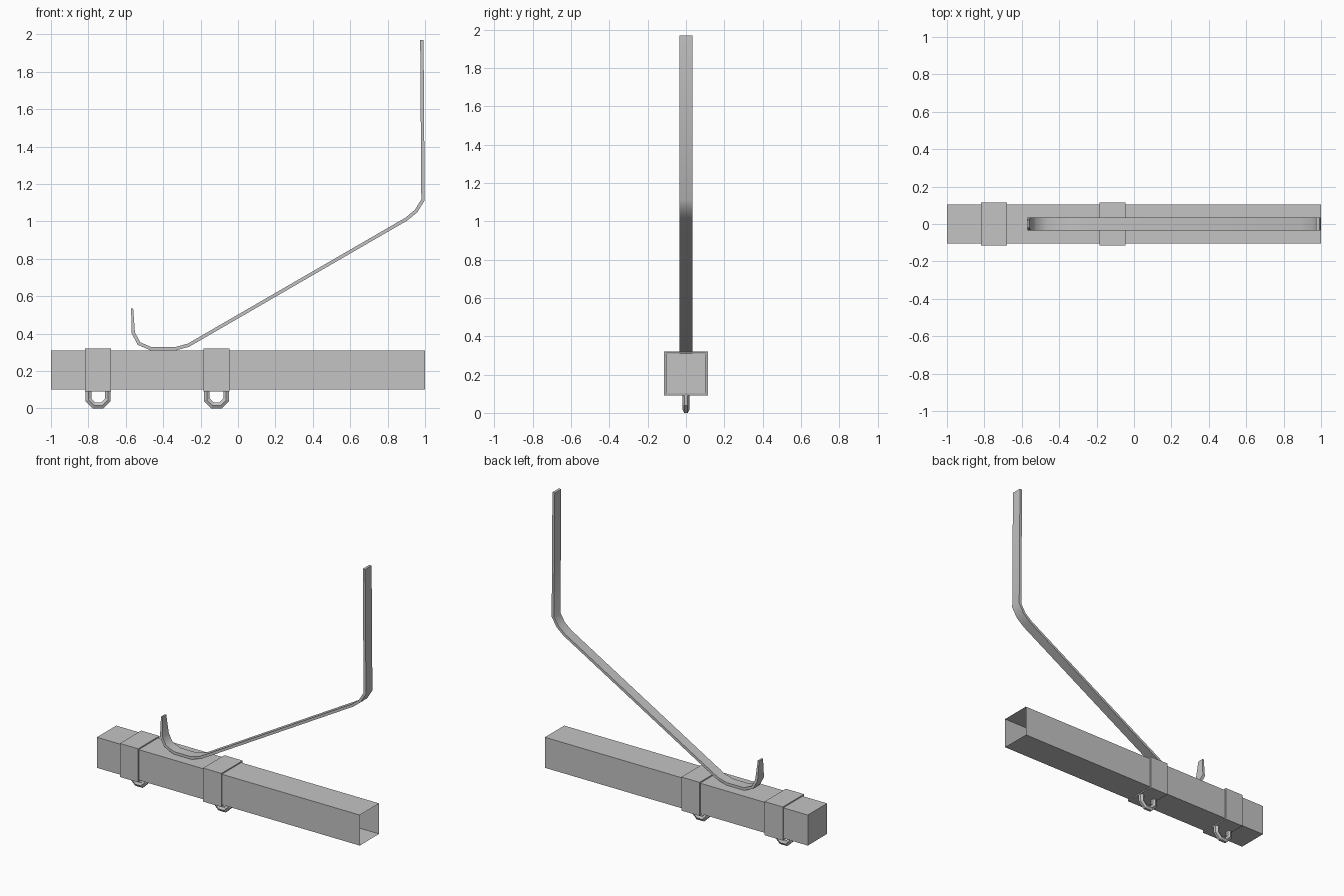
import bpy, bmesh, math
from mathutils import Vector, Matrix

old = bpy.data.objects.get("Cube")
if old:
    bpy.data.objects.remove(old, do_unlink=True)

grey = bpy.data.materials.new("grey_metal")
grey.use_nodes = True
grey.diffuse_color = (0.55, 0.55, 0.55, 1)
grey.node_tree.nodes["Principled BSDF"].inputs["Base Color"].default_value = (0.55, 0.55, 0.55, 1)


def finish(bm, name):
    mesh = bpy.data.meshes.new(name)
    bm.to_mesh(mesh)
    bm.free()
    mesh.materials.append(grey)
    obj = bpy.data.objects.new(name, mesh)
    bpy.context.collection.objects.link(obj)
    return obj


def open_box(name, centre, size, open_sides):
    """Box without the end faces that point along the given x directions."""
    bm = bmesh.new()
    bmesh.ops.create_cube(bm, size=1, matrix=Matrix.Translation(centre) @ Matrix.Diagonal((*size, 1)))
    bm.normal_update()
    ends = [f for f in bm.faces if round(f.normal.x) in open_sides]
    bmesh.ops.delete(bm, geom=ends, context='FACES')
    return finish(bm, name)


def sweep(name, path, section, end_scale=1.0):
    """Sweep a (normal, y) section along an x-z path with mitred bends."""
    bm = bmesh.new()
    pts = [Vector(p) for p in path]
    rings = []
    for i, p in enumerate(pts):
        before = (p - pts[i - 1]).normalized() if i else None
        after = (pts[i + 1] - p).normalized() if i < len(pts) - 1 else None
        before, after = before or after, after or before
        tangent = (before + after).normalized()
        normal = Vector((-tangent.y, tangent.x)) / tangent.dot(after)
        s = end_scale if i == len(pts) - 1 else 1
        ring = []
        for n, y in section:
            q = p + normal * n * s
            ring.append(bm.verts.new((q.x, y * s, q.y)))
        rings.append(ring)
    for a, b in zip(rings, rings[1:]):
        for k in range(len(section)):
            j = (k + 1) % len(section)
            bm.faces.new((a[k], a[j], b[j], b[k]))
    bm.faces.new(rings[0])
    bm.faces.new(rings[-1])
    bmesh.ops.recalc_face_normals(bm, faces=bm.faces[:])
    return finish(bm, name)


# Square tube, closed at one end
open_box("square_tube", (0, 0, 0.205), (2, 0.21, 0.21), {1})

# Clamp bands, each with a hanging half loop below
hexagon = [(0.018 * math.sin(math.pi * k / 3), 0.018 * math.cos(math.pi * k / 3)) for k in range(6)]
radius = 0.052
corner = radius * math.tan(math.pi / 8)
half = [(radius, 0.095), (radius, 0.0676 - corner), (corner, 0.0156)]
for label, x in (("outer", -0.748), ("inner", -0.115)):
    band = open_box(label + "_clamp_band", (x, 0, 0.205), (0.139, 0.231, 0.231), {1, -1})
    wall = band.modifiers.new("wall", 'SOLIDIFY')
    wall.thickness = 0.011
    wall.offset = -1
    loop = half + [(-a, z) for a, z in reversed(half)]
    sweep(label + "_clamp_loop", [(x + a, z) for a, z in loop], hexagon)

# Bent flat strap: upright, slope, rest and tapered hook tip
strap_path = [(0.983, 1.97), (0.989, 1.115), (0.952, 1.055), (0.90, 1.012),
              (-0.265, 0.338), (-0.335, 0.319), (-0.465, 0.319),
              (-0.53, 0.347), (-0.56, 0.405), (-0.566, 0.535)]
w, t = 0.035, 0.009
strap = sweep("bent_strap", strap_path, [(-t, -w), (t, -w), (t, w), (-t, w)], 0.6)
bpy.ops.object.select_all(action='DESELECT')
strap.select_set(True)
bpy.context.view_layer.objects.active = strap
bpy.ops.object.shade_smooth_by_angle(angle=math.radians(42))
